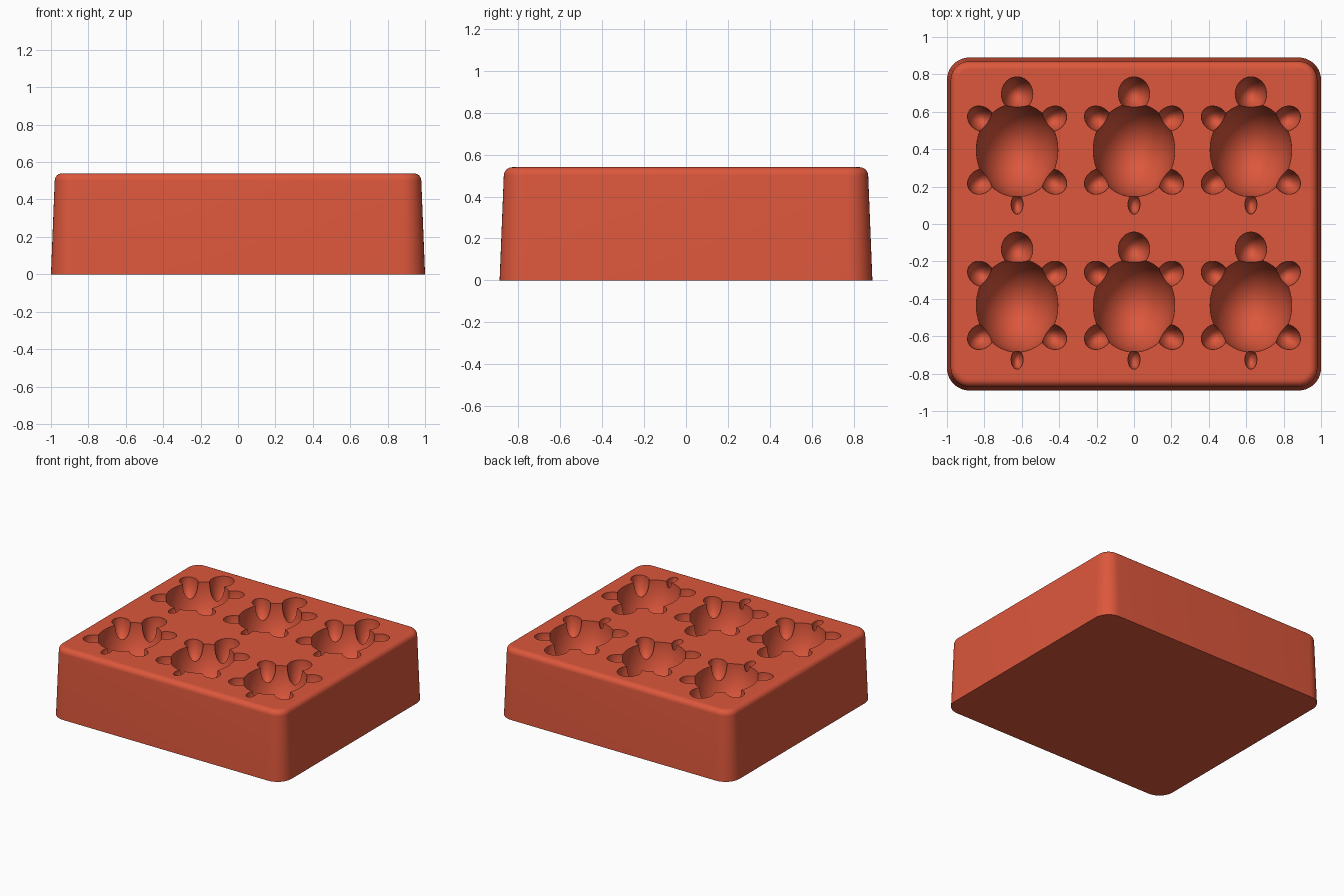
import bpy, bmesh, math
from mathutils import Matrix, Vector

cube = bpy.data.objects.get("Cube")
if cube:
    bpy.data.objects.remove(cube, do_unlink=True)

HEIGHT = 0.54
FILLET = 0.04

# Single silicone colour
red = bpy.data.materials.new("terracotta_red")
red.use_nodes = True
color = (0.72, 0.095, 0.045, 1)
red.diffuse_color = color
for node in red.node_tree.nodes:
    if node.type == 'BSDF_PRINCIPLED':
        node.inputs["Base Color"].default_value = color


def make_object(name, bm):
    bmesh.ops.recalc_face_normals(bm, faces=bm.faces)
    mesh = bpy.data.meshes.new(name)
    bm.to_mesh(mesh)
    bm.free()
    mesh.materials.append(red)
    obj = bpy.data.objects.new(name, mesh)
    bpy.context.collection.objects.link(obj)
    return obj


def rounded_ring(bm, inset, z, steps=10):
    """Rounded rectangle, shrunk evenly from the base outline."""
    radius = 0.12 - inset
    ring = []
    for corner, (sx, sy) in enumerate([(1, 1), (-1, 1), (-1, -1), (1, -1)]):
        for i in range(steps + 1):
            a = (corner + i / steps) * math.pi / 2
            ring.append(bm.verts.new((sx * 0.88 + radius * math.cos(a),
                                      sy * 0.77 + radius * math.sin(a), z)))
    return ring


# Tapered block with a rounded top edge
bm = bmesh.new()
levels = [(0, 0), (0.02, HEIGHT - FILLET)]
for i in range(1, 9):
    a = i / 8 * math.pi / 2
    levels.append((0.02 + FILLET * (1 - math.cos(a)),
                   HEIGHT - FILLET + FILLET * math.sin(a)))
levels.append((0.07, HEIGHT))
rings = [rounded_ring(bm, inset, z) for inset, z in levels]
for low, high in zip(rings, rings[1:]):
    for i in range(len(low)):
        j = (i + 1) % len(low)
        bm.faces.new((low[i], low[j], high[j], high[i]))
bm.faces.new(rings[0])
bm.faces.new(rings[-1])
mold = make_object("mold_block", bm)


def cutter(name, size, spots, segments):
    """One ellipsoid per spot (x, y, turn) in each of the six turtles."""
    bm = bmesh.new()
    for cx in (-0.625, 0, 0.625):
        for cy in (0.395, -0.435):
            for x, y, turn in spots:
                place = (Matrix.Translation(Vector((cx + x, cy + y, HEIGHT)))
                         @ Matrix.Rotation(turn, 4, 'Z')
                         @ Matrix.Diagonal((*size, 1)))
                bmesh.ops.create_uvsphere(bm, u_segments=segments,
                                          v_segments=segments // 2 + 1,
                                          radius=1, matrix=place)
    obj = make_object(name, bm)
    obj.hide_render = True
    return obj


# Turtle cavities: shell, head, four legs and tail
legs = [(sx * 0.193, sy * 0.168, sx * sy * math.radians(35))
        for sx in (-1, 1) for sy in (-1, 1)]
cutters = [
    cutter("shell_cutter", (0.218, 0.25, 0.33), [(0, 0, 0)], 64),
    cutter("head_cutter", (0.084, 0.092, 0.19), [(0, 0.3, 0)], 40),
    cutter("leg_cutter", (0.076, 0.064, 0.14), legs, 32),
    cutter("tail_cutter", (0.032, 0.052, 0.08), [(0, -0.29, 0)], 28),
]
for c in cutters:
    mod = mold.modifiers.new(c.name, 'BOOLEAN')
    mod.operation = 'DIFFERENCE'
    mod.solver = 'EXACT'
    mod.object = c

# Bake the cuts and drop the cutters
bpy.context.view_layer.update()
depsgraph = bpy.context.evaluated_depsgraph_get()
carved = bpy.data.meshes.new_from_object(mold.evaluated_get(depsgraph))
mold.modifiers.clear()
mold.data = carved
carved.materials.clear()
carved.materials.append(red)
for poly in carved.polygons:
    poly.material_index = 0
for c in cutters:
    bpy.data.objects.remove(c, do_unlink=True)

# Smooth walls, crisp rims
bpy.ops.object.select_all(action='DESELECT')
mold.select_set(True)
bpy.context.view_layer.objects.active = mold
bpy.ops.object.shade_smooth_by_angle(angle=math.radians(32))
